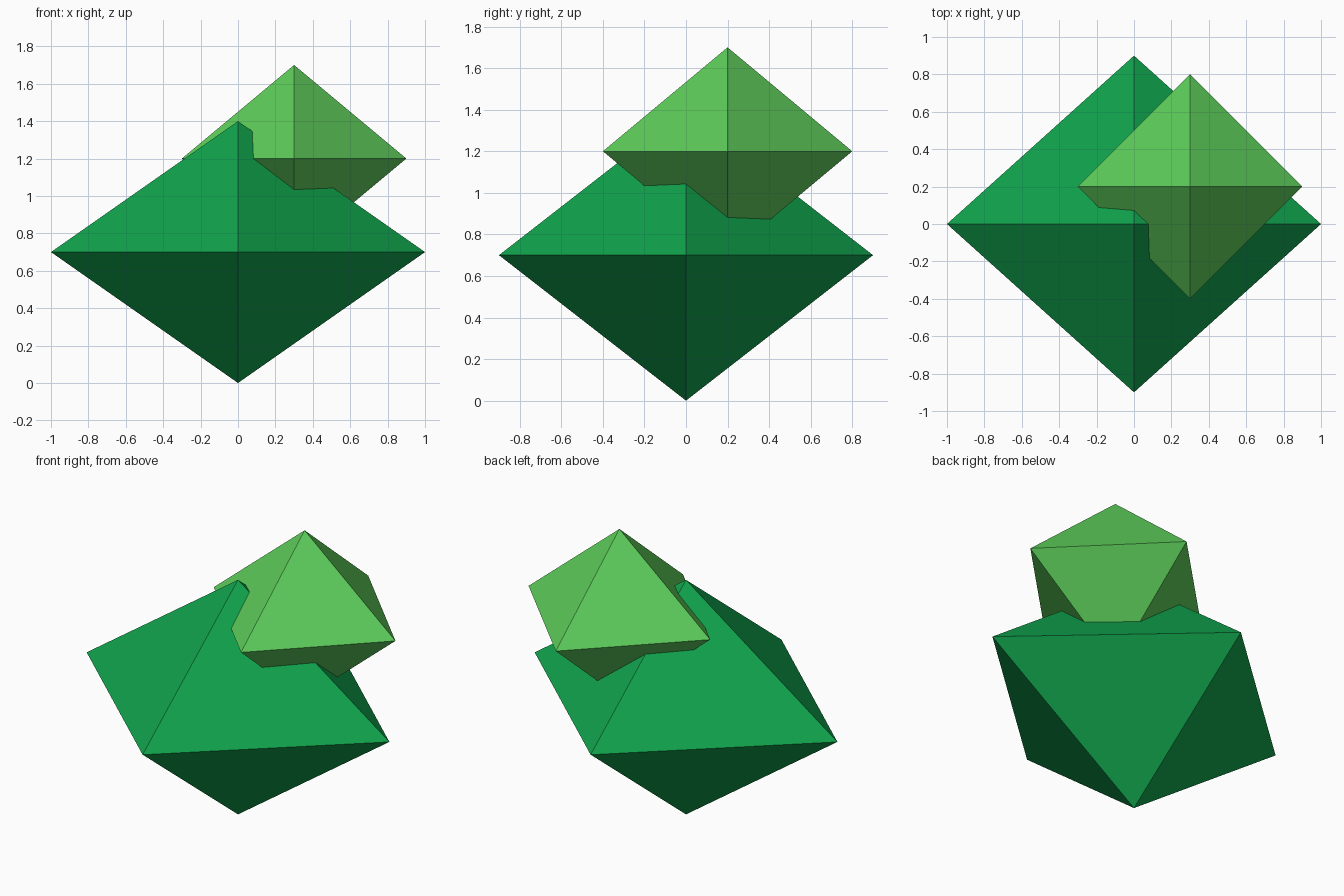
import bpy, bmesh
from mathutils import Vector

if "Cube" in bpy.data.objects:
    bpy.data.objects.remove(bpy.data.objects["Cube"])


def material(name, rgb):
    mat = bpy.data.materials.new(name)
    mat.diffuse_color = (*rgb, 1.0)
    mat.use_nodes = True
    mat.node_tree.nodes["Principled BSDF"].inputs["Base Color"].default_value = mat.diffuse_color
    return mat


def octahedron(name, centre, radii, mat):
    """Flat-shaded eight-sided gem: a four-point girdle with a tip above and below."""
    rx, ry, rz = radii
    bm = bmesh.new()
    ring = [bm.verts.new(p) for p in ((rx, 0, 0), (0, ry, 0), (-rx, 0, 0), (0, -ry, 0))]
    top, bottom = bm.verts.new((0, 0, rz)), bm.verts.new((0, 0, -rz))
    for i in range(4):
        a, b = ring[i], ring[(i + 1) % 4]
        bm.faces.new((a, b, top))
        bm.faces.new((b, a, bottom))
    mesh = bpy.data.meshes.new(name)
    bm.to_mesh(mesh)
    bm.free()
    mesh.materials.append(mat)
    obj = bpy.data.objects.new(name, mesh)
    obj.location = Vector(centre)
    bpy.context.collection.objects.link(obj)
    return obj


# Large lower gem
octahedron("large_gem", (0, 0, 0.7), (1.0, 0.9, 0.7),
           material("emerald green", (0.0052, 0.366, 0.0723)))

# Small upper gem, sunk into the back right of the large one
octahedron("small_gem", (0.3, 0.2, 1.2), (0.6, 0.6, 0.5),
           material("light green", (0.109, 0.604, 0.102)))
